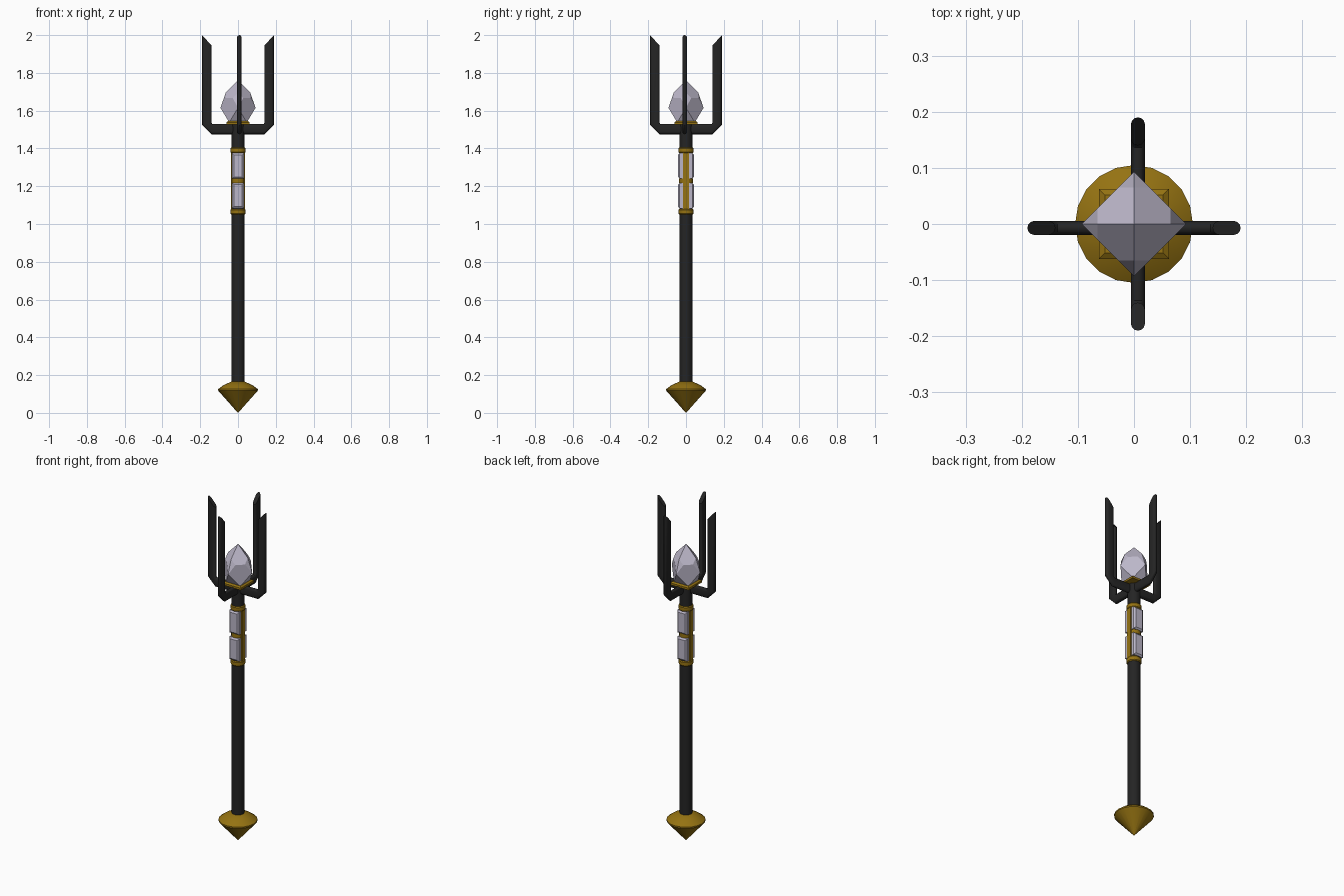
import bpy, bmesh
from math import pi, cos, sin
from mathutils import Matrix, Vector

cube = bpy.data.objects.get("Cube")
if cube:
    bpy.data.objects.remove(cube, do_unlink=True)


def material(name, rgb):
    m = bpy.data.materials.new(name)
    m.use_nodes = True
    m.diffuse_color = (*rgb, 1)
    m.node_tree.nodes["Principled BSDF"].inputs["Base Color"].default_value = (*rgb, 1)
    return m


black = material("black_metal", (0.018, 0.018, 0.018))
gold = material("gold", (0.30, 0.17, 0.006))
crystal = material("pale_crystal", (0.50, 0.47, 0.58))


def finish(name, bm, mat, smooth=False):
    bmesh.ops.remove_doubles(bm, verts=bm.verts, dist=0.0001)
    bmesh.ops.recalc_face_normals(bm, faces=bm.faces)
    mesh = bpy.data.meshes.new(name)
    bm.to_mesh(mesh)
    bm.free()
    mesh.materials.append(mat)
    ob = bpy.data.objects.new(name, mesh)
    bpy.context.collection.objects.link(ob)
    if smooth:
        bpy.ops.object.select_all(action='DESELECT')
        ob.select_set(True)
        bpy.context.view_layer.objects.active = ob
        bpy.ops.object.shade_smooth_by_angle(angle=0.6)
    return ob


def loft(bm, rings):
    """Skin a list of equal-length point rings and cap both ends."""
    loops = [[bm.verts.new(p) for p in ring] for ring in rings]
    n = len(loops[0])
    for a, b in zip(loops, loops[1:]):
        for i in range(n):
            j = (i + 1) % n
            bm.faces.new((a[i], a[j], b[j], b[i]))
    bm.faces.new(loops[0])
    bm.faces.new(loops[-1])


def lathe(name, profile, mat, sides=20):
    bm = bmesh.new()
    loft(bm, [[(r * cos(2 * pi * i / sides), r * sin(2 * pi * i / sides), z)
               for i in range(sides)] for r, z in profile])
    return finish(name, bm, mat, True)


def rect(hx, hz, y, z):
    return [(sx * hx, y, z + sz * hz) for sx, sz in ((-1, -1), (1, -1), (1, 1), (-1, 1))]


def square(h, z, hy=None):
    hy = hy or h
    return [(-h, -hy, z), (h, -hy, z), (h, hy, z), (-h, hy, z)]


# Shaft and pointed foot
lathe("shaft", [(0.034, 0.14), (0.034, 1.53)], black)
lathe("foot_spike", [(0.0005, 0), (0.105, 0.118), (0.105, 0.126),
                     (0.075, 0.148), (0.036, 0.165)], gold)

# Grip: collars, middle band, side strips and crystal panels
for name, z in (("lower_collar", 1.05), ("upper_collar", 1.375)):
    lathe(name, [(0.036, z), (0.040, z + 0.005), (0.040, z + 0.025), (0.036, z + 0.03)], gold)
lathe("middle_band", [(0.036, 1.218), (0.036, 1.242)], gold)
bm = bmesh.new()
loft(bm, [square(0.036, 1.07, 0.016), square(0.036, 1.38, 0.016)])
finish("grip_strips", bm, gold)
for side, turn in (("front", 0), ("back", pi)):
    for level, z in (("lower", 1.150), ("upper", 1.308)):
        bm = bmesh.new()
        loft(bm, [rect(0.032, 0.067, -0.016, z), rect(0.032, 0.067, -0.034, z),
                  rect(0.022, 0.058, -0.042, z)])
        bm.transform(Matrix.Rotation(turn, 4, 'Z'))
        finish(f"{side}_{level}_panel", bm, crystal)

# Prongs: rounded flat bar swept out, round the corner and up to a slanted tip
HALF = 0.0125
section = []
for k in range(7):
    a = -pi / 2 + pi * k / 6
    section.append((0.75 + 0.25 * cos(a), HALF * sin(a)))
for k in range(7):
    a = pi / 2 + pi * k / 6
    section.append((0.25 + 0.25 * cos(a), HALF * sin(a)))
# inner and outer edge (distance from axis, height) at each station
stations = [((0, 1.53), (0, 1.475)), ((0.136, 1.53), (0.14, 1.475)),
            ((0.14, 1.535), (0.19, 1.525)), ((0.14, 1.945), (0.19, 2.0))]
for name, turn, offset in (("left_prong", 0, -0.007), ("right_prong", pi, 0.007),
                           ("back_prong", pi / 2, -0.007), ("front_prong", -pi / 2, 0.007)):
    bm = bmesh.new()
    rings = []
    for inner, outer in stations:
        p, q = Vector(inner), Vector(outer)
        ring = []
        for u, v in section:
            r, z = p.lerp(q, u)
            ring.append((r, v + offset, z))
        rings.append(ring)
    loft(bm, rings)
    bm.transform(Matrix.Rotation(turn, 4, 'Z'))
    finish(name, bm, black, True)

# Crystal seat and faceted crystal
bm = bmesh.new()
loft(bm, [square(0.062, 1.526), square(0.062, 1.538), square(0.052, 1.545)])
finish("crystal_seat", bm, gold)

bm = bmesh.new()
bm.verts.new((0, 0, 1.762))
for k in range(4):
    spin = Matrix.Rotation(k * pi / 2, 3, 'Z')
    for p in ((0.093, 0, 1.615), (0.065, 0, 1.695), (0.065, 0.028, 1.667),
              (0.065, -0.028, 1.667), (0.0465, 0.0465, 1.538)):
        bm.verts.new(spin @ Vector(p))
bmesh.ops.convex_hull(bm, input=bm.verts)
bmesh.ops.dissolve_limit(bm, angle_limit=0.02, verts=bm.verts, edges=bm.edges)
finish("crystal", bm, crystal)
